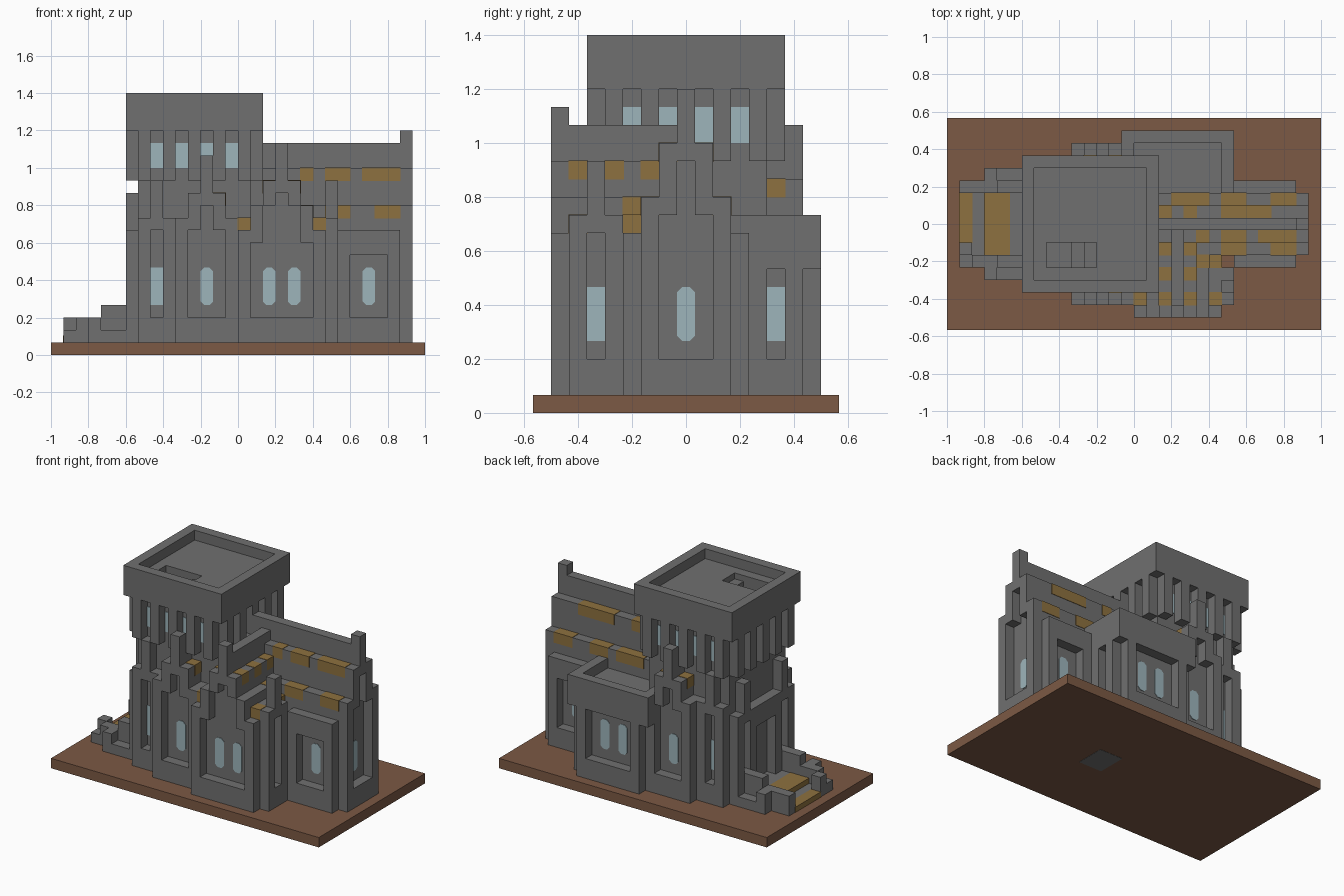
import bpy, bmesh

if "Cube" in bpy.data.objects:
    bpy.data.objects.remove(bpy.data.objects["Cube"])

V = 1 / 15  # one block


def material(name, rgb):
    m = bpy.data.materials.new(name)
    m.use_nodes = True
    m.diffuse_color = (*rgb, 1)
    m.node_tree.nodes["Principled BSDF"].inputs["Base Color"].default_value = (*rgb, 1)
    return m


STONE = material("grey stone", (0.16, 0.16, 0.16))
EARTH = material("brown earth", (0.2, 0.1, 0.058))
GLASS = material("pale blue glass", (0.34, 0.46, 0.5))
OCHRE = material("ochre tiles", (0.27, 0.165, 0.05))


def finish(name, bm, mat):
    mesh = bpy.data.meshes.new(name)
    bmesh.ops.recalc_face_normals(bm, faces=bm.faces)
    bm.to_mesh(mesh)
    bm.free()
    mesh.materials.append(mat)
    obj = bpy.data.objects.new(name, mesh)
    bpy.context.collection.objects.link(obj)


def add_box(bm, x, y, z, grow=0):
    verts = bmesh.ops.create_cube(bm, size=1)["verts"]
    for v in verts:
        for i, (a, b) in enumerate((x, y, z)):
            v.co[i] = ((a + b) / 2 + v.co[i] * (abs(b - a) + 2 * grow)) * V


def blocks(name, mat, *boxes, grow=0):
    bm = bmesh.new()
    for b in boxes:
        add_box(bm, *b, grow=grow)
    finish(name, bm, mat)


# side -> (normal axis, sign)
SIDES = {"front": (1, -1), "back": (1, 1), "left": (0, -1), "right": (0, 1)}


def place(side, u, d):
    """Ranges along and across a wall, as x and y ranges."""
    return (u, d) if SIDES[side][0] == 1 else (d, u)


def window(name, side, plane, u, z0, z1, cut=0.0):
    """Thin pane, with its corners clipped when cut is set."""
    axis, sign = SIDES[side]
    a, b = u - 0.5, u + 0.5
    pts = [(a, z0), (b, z0), (b, z1), (a, z1)]
    if cut:
        pts = [(a + cut, z0), (b - cut, z0), (b, z0 + cut), (b, z1 - cut),
               (b - cut, z1), (a + cut, z1), (a, z1 - cut), (a, z0 + cut)]
    bm = bmesh.new()
    rings = []
    for d in (plane - 0.02 * sign, plane + 0.05 * sign):
        rings.append([bm.verts.new((p * V, d * V, z * V) if axis == 1 else
                                   (d * V, p * V, z * V)) for p, z in pts])
    for r in rings:
        bm.faces.new(r)
    n = len(pts)
    for i in range(n):
        bm.faces.new((rings[0][i], rings[0][i - 1], rings[1][i - 1], rings[1][i]))
    finish(name, bm, GLASS)


def gable(name, side, plane, centre, tops, opens, panes=(0,), cut=0.28):
    """Stepped wall one block thick with a stepped recess, listed from the middle out."""
    sign = SIDES[side][1]
    depth = sorted((plane, plane - sign))
    bm = bmesh.new()
    for i, (top, hole) in enumerate(zip(tops, opens)):
        for s in ((1,) if i == 0 else (-1, 1)):
            c = centre + s * i
            x, y = place(side, (c - 0.5, c + 0.5), depth)
            if hole:
                add_box(bm, x, y, (1, 3))
                add_box(bm, x, y, (hole, top))
            else:
                add_box(bm, x, y, (1, top))
    finish(name, bm, STONE)
    for i, p in enumerate(panes):
        window(f"{name}_window_{i + 1}", side, plane - sign, centre + p, 4, 7, cut)


# ground slab
blocks("ground_slab", EARTH, ((-15, 15), (-8.5, 8.5), (0, 1)))
blocks("underside_patch", STONE, ((2.4, 5), (-1.8, 1.2), (-0.02, 0.05)))

# nave with stepped roof
blocks("nave", STONE, *[((1, 13), (-w, w), (1, h)) for w, h in ((2.5, 12), (1.5, 15), (0.5, 17))])
gable("nave_end", "right", 14, 0, [18, 15, 12], [14, 11, 0])
for side, s in (("front", -1), ("back", 1)):
    gable(f"nave_{side}_wall", side, 3.5 * s, 10.5, [10, 10, 10], [8, 8, 0])

# front transept
blocks("transept", STONE, *[((3.5 - w, 3.5 + w), (-6.5, -0.5), (1, h))
                            for w, h in ((3.5, 11), (2.5, 12), (1.5, 14), (0.5, 16))])
gable("transept_front", "front", -7.5, 3.5, [17, 14, 12, 10], [13, 12, 9, 0], (-1, 1))
gable("transept_side", "right", 8, -5, [14, 11], [10, 0], cut=0)

# back annex with overhanging parapet
blocks("annex", STONE, ((-1, 7), (2.5, 6.5), (1, 10)), ((-1, 0), (4.5, 7.5), (8, 11)),
       ((7, 8), (2.5, 7.5), (8, 11)), ((-1, 8), (6.5, 7.5), (8, 11)),
       ((7, 8), (2.5, 3.5), (1, 8)))
gable("annex_back", "back", 7.5, 3.5, [11, 11, 11, 11], [8, 8, 8, 0], (-1, 1))
gable("annex_side", "right", 8, 5, [11, 11], [8, 0], cut=0)

# tower shaft and its stepped bays
blocks("tower_shaft", STONE, ((-8, 1), (-4.5, 4.5), (1, 18)))
for side, s in (("front", -1), ("back", 1)):
    ys = sorted((4.5 * s, 5.5 * s))
    blocks(f"{side}_bay_roof", STONE, ((-5, 0), ys, (1, 11)), ((-4, -1), ys, (1, 13)),
           ((-3, -2), ys, (1, 14)))
    gable(f"{side}_bay", side, 6.5 * s, -2.5, [16, 13, 11], [12, 10, 0])
    gable(f"{side}_corner_bay", side, 5.5 * s, -6.5, [14, 11], [10, 0], cut=0)
    gable(f"left_{side}_bay", "left", -9, 3 * s, [13, 10], [9, 0], cut=0)
blocks("entrance_lintel", STONE, ((-9, -8), (-1.5, 1.5), (8, 10)))

# belfry pilasters and windows
for side, (axis, sign) in SIDES.items():
    centre, half = (-3.5, 5.5) if axis == 1 else (0, 5.5)
    plane = 5.5 * sign if axis == 1 else -3.5 + 5.5 * sign
    depth = sorted((plane, plane - sign))
    columns = []
    for i in range(-4, 5):
        u = centre + i
        if i % 2 == 0:
            columns.append((*place(side, (u - 0.5, u + 0.5), depth), (14, 18)))
        else:
            window(f"belfry_{side}_window_{i}", side, plane - sign, u, 15, 17)
    blocks(f"belfry_{side}_pilasters", STONE, *columns)

# tower crown: parapet, floor with a stair well
blocks("tower_parapet", STONE,
       ((-9, 2), (-5.5, -4.5), (18, 21)), ((-9, 2), (4.5, 5.5), (18, 21)),
       ((-9, -8), (-4.5, 4.5), (18, 21)), ((1, 2), (-4.5, 4.5), (18, 21)))
blocks("tower_roof_floor", STONE,
       ((-8, 1), (-1.5, 4.5), (18, 20)), ((-8, 1), (-4.5, -3.5), (18, 20)),
       ((-8, -7), (-3.5, -1.5), (18, 20)), ((-3, 1), (-3.5, -1.5), (18, 20)))
blocks("roof_stair", STONE, ((-5, -4), (-3.5, -1.5), (18, 18.7)),
       ((-4, -3), (-3.5, -1.5), (18, 19.4)))

# entrance terrace with low stepped side walls
terrace = [((-14, -12), (-2.5, 2.5), (1, 1.5)), ((-12, -8), (-3.5, 3.5), (1, 2))]
for s in (-1, 1):
    inner, outer = sorted((2.5 * s, 3.5 * s)), sorted((3.5 * s, 4.5 * s))
    terrace += [((-14, -13), inner, (1, 3 if s > 0 else 2)), ((-13, -11), inner, (1, 3)),
                ((-11, -8), inner, (1, 4)), ((-12, -11), outer, (1, 3)),
                ((-11, -8), outer, (1, 2))]
blocks("entrance_terrace", STONE, *terrace, ((-14, -13), (-2.5, -1.5), (1, 3)))
blocks("terrace_tiles", OCHRE, ((-14, -13), (-1.5, 2.5), (1, 1.5)),
       ((-12, -10), (-2.5, 2.5), (1, 2)), grow=0.04)

# ochre roof patches
tiles = []
for y, top, spans in ((1, 15, ((2, 3), (4, 5), (7, 11))), (2, 12, ((3, 6), (7, 9), (11, 13))),
                      (-1, 15, ((5, 6), (7, 9), (10, 13))), (-2, 12, ((7, 9), (11, 13)))):
    tiles += [(x, (y - 0.5, y + 0.5), (top - 1, top)) for x in spans]
for y in (-2, -4, -6):
    tiles += [(x, (y - 0.5, y + 0.5), (13, 14)) for x in ((2, 3), (4, 5))]
tiles += [(x, (-6.5, -5.5), (10, 11)) for x in ((0, 1), (6, 7))]
tiles += [((5, 6), (-3.5, -2.5), (11, 12)), ((6, 7), (-3.5, -2.5), (10, 11))]
tiles += [((-2, -1), (-5.5, -4.5), (12, 13)), ((-4, -3), (4.5, 5.5), (12, 13)),
          ((-2, -1), (4.5, 5.5), (12, 13))]
blocks("roof_tiles", OCHRE, *tiles, grow=0.04)
